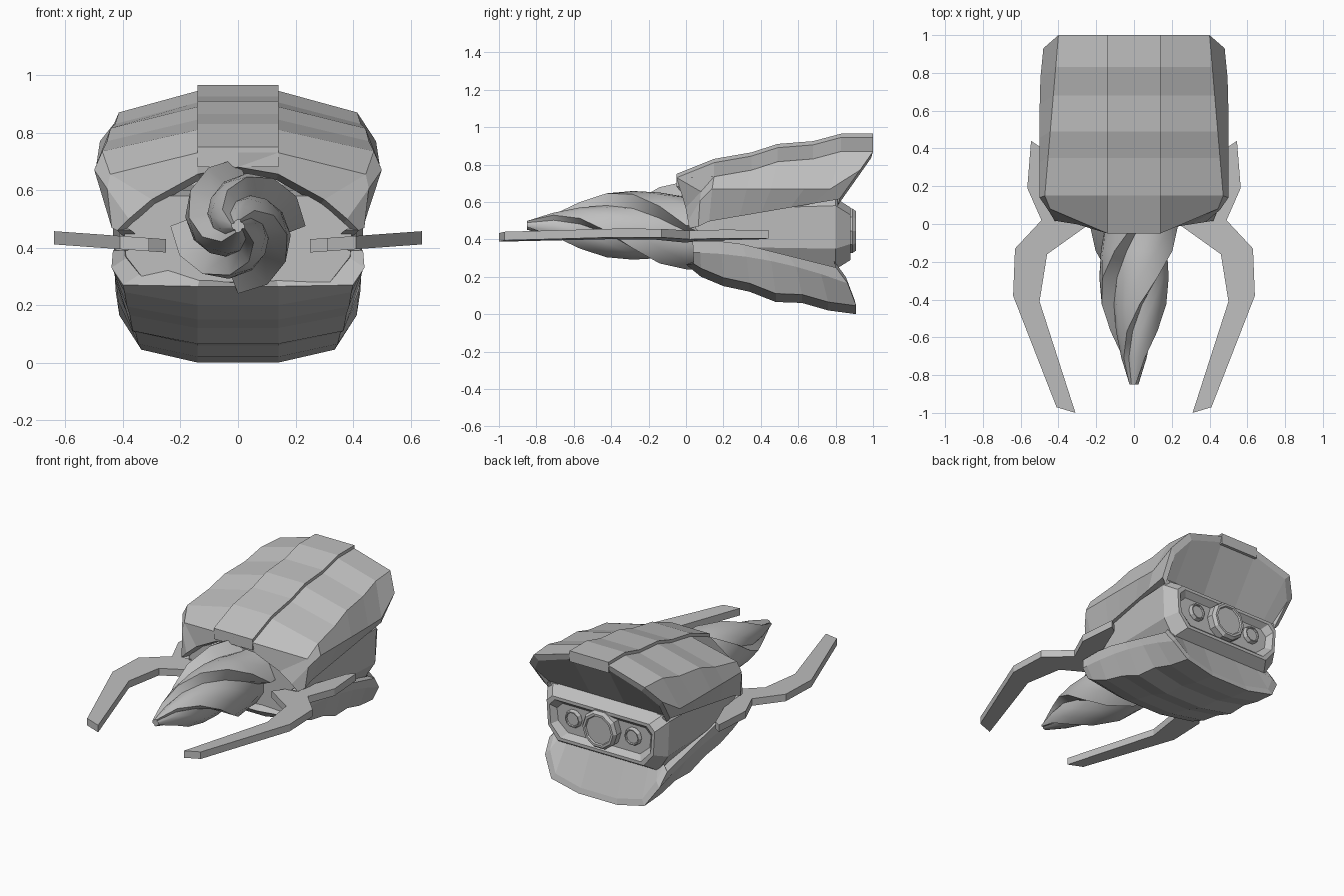
import bpy, bmesh
from math import sin, cos, pi, radians

if "Cube" in bpy.data.objects:
    bpy.data.objects.remove(bpy.data.objects["Cube"])

tone = 0.52
grey = bpy.data.materials.new("plain_grey")
grey.use_nodes = True
grey.diffuse_color = (tone, tone, tone, 1)
grey.node_tree.nodes["Principled BSDF"].inputs["Base Color"].default_value = (tone, tone, tone, 1)


def loft(name, rings, closed=True, flip=False):
    """Skin a list of equal-length point rings into an object."""
    bm = bmesh.new()
    rows = [[bm.verts.new(point) for point in ring] for ring in rings]
    count = len(rows[0])
    for row, following in zip(rows, rows[1:]):
        for i in range(count if closed else count - 1):
            j = (i + 1) % count
            bm.faces.new((row[i], row[j], following[j], following[i]))
    if closed:
        bm.faces.new(rows[0])
        bm.faces.new(rows[-1])
        bmesh.ops.recalc_face_normals(bm, faces=bm.faces)
    elif flip:
        bmesh.ops.reverse_faces(bm, faces=bm.faces)
    mesh = bpy.data.meshes.new(name)
    bm.to_mesh(mesh)
    bm.free()
    mesh.materials.append(grey)
    obj = bpy.data.objects.new(name, mesh)
    bpy.context.collection.objects.link(obj)
    return obj


def shell(name, rows, wall, rear_height, flip):
    """Mirror half rows, then add a rear rim and a slope closing onto the body."""
    last = rows[-1]
    rim = [(x * 0.93, y - 0.01, z + wall) for x, y, z in last]
    slope = [(x * 0.88, 0.81, rear_height) for x, y, z in last]
    rings = []
    for row in rows + [rim, slope]:
        x, y, z = row[-1]
        half = row + [(x - 0.05, y, z)]
        rings.append([(-x, y, z) for x, y, z in reversed(half[1:])] + half)
    loft(name, rings, closed=False, flip=flip)


STRIP = 0.14
arch_columns = (0, STRIP, 0.3, 0.38, 0.42)

# Upper shell: front arch and stepped back plates
ridge = [(-0.05, 0.73), (0.15, 0.81), (0.35, 0.845), (0.49, 0.89),
         (0.68, 0.905), (0.83, 0.945), (1, 0.945)]


def upper_row(y, z):
    taper = 0.3 * max(0, 0.1 - y)
    swept = max(y, 0.08)
    crease_z = z - 0.075
    side_z = max(min(0.67, crease_z - 0.05), 1.6 * y - 0.83)
    return [(0, y, z), (STRIP, y, z),
            (0.485 - 0.085 * y - taper, swept, crease_z),
            (0.5 - taper - 0.02 * y ** 8, swept * 0.93, side_z),
            (0.44 + 0.02 * y, swept * 0.82, 0.475 + 0.14 * y)]


arch = [(x, 0.16 * x - 0.05, 0.68 - 1.25 * x * x) for x in arch_columns]
inner_arch = [(x * 0.95, 0.07, z - 0.02) for x, y, z in arch]
shell("upper_shell", [inner_arch, arch] + [upper_row(y, z) for y, z in ridge],
      wall=-0.035, rear_height=0.62, flip=False)

# Raised strip along the spine
loft("spine_strip", [[(-STRIP, y, z - 0.05), (STRIP, y, z - 0.05),
                      (STRIP, y, z + 0.02), (-STRIP, y, z + 0.02)] for y, z in ridge])

# Lower shell: stepped belly plates
keel = [(0, 0.265), (0.08, 0.2), (0.2, 0.15), (0.34, 0.12),
        (0.48, 0.065), (0.62, 0.06), (0.76, 0.02), (0.91, 0)]


def lower_row(y, z):
    swept = max(y, 0.04)
    return [(0, y, z), (STRIP, y, z),
            (0.4 - 0.07 * y, swept, min(z + 0.045, 0.27)),
            (0.44 - 0.03 * y, swept * 0.95, 0.33 - 0.2 * y * y),
            (0.435 - 0.01 * y, swept * 0.88, min(0.39, 0.45 - 0.22 * y))]


lower_arch = [(x * 0.95, 0.07, 0.28 + 0.7 * x * x) for x in arch_columns]
shell("lower_shell", [lower_arch] + [lower_row(y, z) for y, z in keel],
      wall=0.035, rear_height=0.25, flip=True)


# Body core, wider at the top, with a chamfered rear frame and recessed panel
def body_ring(y, inset):
    half = [(0.4, 0.62 - inset), (0.44, 0.58 - inset),
            (0.43, 0.35 + inset / 2), (0.36, 0.24 + inset)]
    right = [(x - inset, y, z) for x, z in half]
    return right + [(-x, y, z) for x, y, z in reversed(right)]


loft("body_core", [body_ring(y, inset) for y, inset in (
    (0.05, 0.04), (0.15, 0.02), (0.8, 0), (0.88, 0.05), (0.88, 0.07), (0.845, 0.1))])


# Rear nozzles with a shallow dished face
def nozzle(name, x, radius, end):
    def ring(y, scale, sides=10):
        angles = [2 * pi * i / sides for i in range(sides)]
        return [(x + radius * scale * cos(a), y, 0.445 + radius * scale * sin(a)) for a in angles]
    loft(name, [ring(0.8, 1), ring(end - 0.02, 1), ring(end, 0.88),
                ring(end, 0.76), ring(end - 0.01, 0.72)])


nozzle("main_nozzle", 0, 0.125, 0.91)
for side, label in ((1, "left"), (-1, "right")):
    nozzle(label + "_nozzle", side * 0.215, 0.058, 0.87)

# Twisted drill: each flute has a steep flank and a long falling back
BLADES = 4
LENGTH = 0.85
STEPS = 6
tooth = ((-12, 0.66), (0, 1), (27, 0.9), (54, 0.78))
drill_rings = []
for step in range(STEPS + 1):
    t = step / STEPS
    radius = 0.025 + 0.21 * sin(t * pi / 2)
    ring = []
    for blade in range(BLADES):
        for offset, scale in tooth:
            a = radians(160 * (1 - t) + blade * 360 / BLADES + offset)
            ring.append((radius * scale * cos(a), LENGTH * (t - 1), 0.475 + radius * scale * sin(a)))
    drill_rings.append(ring)
drill_rings.append([(x, 0.08, z) for x, y, z in drill_rings[-1]])
drill = loft("drill", drill_rings)
bpy.ops.object.select_all(action="DESELECT")
drill.select_set(True)
bpy.context.view_layer.objects.active = drill
bpy.ops.object.shade_smooth_by_angle(angle=radians(32))

# Flat curved pincers, tilted slightly upwards to the outside: y, inner x, outer x
stations = [(-1, 0.31, 0.41), (-0.41, 0.5, 0.64), (-0.16, 0.46, 0.63),
            (-0.01, 0.25, 0.49), (0.16, 0.4, 0.565), (0.41, 0.5, 0.545)]
outline = [(inner, y) for y, inner, outer in stations]
outline += [(outer, y + 0.03) for y, inner, outer in reversed(stations)]
for side, label in ((1, "left"), (-1, "right")):
    loft(label + "_pincer", [[(side * x, y, 0.388 + 0.072 * x + rise) for x, y in outline]
                             for rise in (-0.023, 0.023)])
